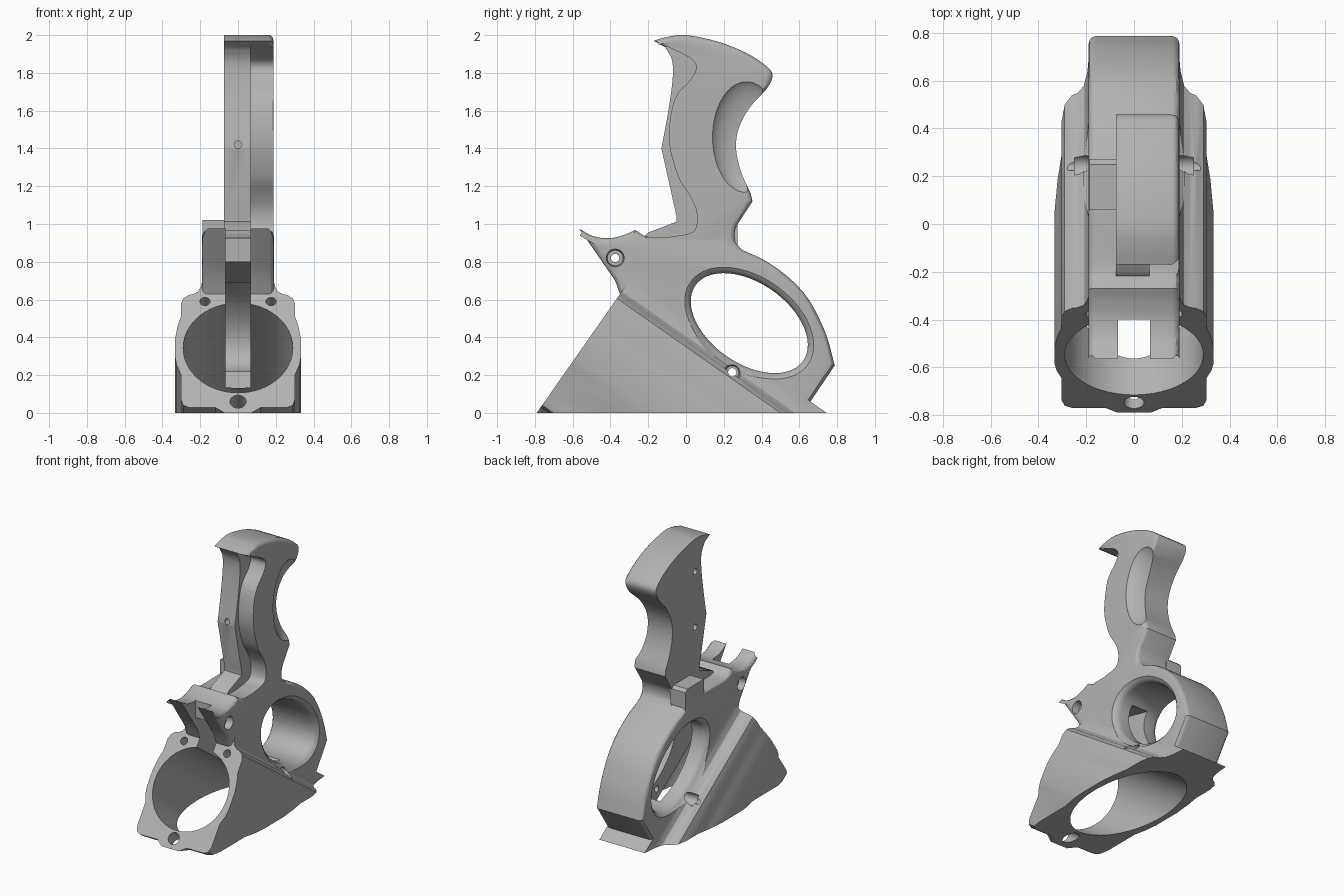
import bpy, bmesh, math
from mathutils import Vector, Matrix

cube = bpy.data.objects.get("Cube")
if cube:
    bpy.data.objects.remove(cube)

grey = bpy.data.materials.new("plain grey")
grey.use_nodes = True
COLOUR = (0.45, 0.45, 0.45, 1)
grey.diffuse_color = COLOUR
grey.node_tree.nodes["Principled BSDF"].inputs["Base Color"].default_value = COLOUR

TILT = math.radians(35)                      # slope of the tube axis
AXIS = Vector((0, math.cos(TILT), -math.sin(TILT)))
UP = Vector((0, math.sin(TILT), math.cos(TILT)))
FOOT = Vector((0, -0.79, 0))                 # lowest point of the tube's front face


def curve(pts, steps=4):
    """Smooth line through the points."""
    p = [Vector(q) for q in pts]
    p = [2 * p[0] - p[1]] + p + [2 * p[-1] - p[-2]]
    out = []
    for a, b, c, d in zip(p, p[1:], p[2:], p[3:]):
        for i in range(steps):
            t = i / steps
            out.append(0.5 * (2 * b + (c - a) * t + (2 * a - 5 * b + 4 * c - d) * t * t
                              + (3 * b - a - 3 * c + d) * t ** 3))
    return out + [p[-2]]


def finish(bm, name):
    bmesh.ops.recalc_face_normals(bm, faces=bm.faces)
    me = bpy.data.meshes.new(name)
    bm.to_mesh(me)
    bm.free()
    me.materials.append(grey)
    ob = bpy.data.objects.new(name, me)
    bpy.context.collection.objects.link(ob)
    return ob


def loft(name, rings):
    bm = bmesh.new()
    loops = [[bm.verts.new(p) for p in ring] for ring in rings]
    n = len(loops[0])
    for a, b in zip(loops, loops[1:]):
        for i in range(n):
            bm.faces.new((a[i], a[(i + 1) % n], b[(i + 1) % n], b[i]))
    bm.faces.new(loops[0])
    bm.faces.new(loops[-1])
    return finish(bm, name)


def prism(name, outline, x0, x1, bevel=0, sides=()):
    """Side outline (y, z) given thickness in x, with rounded rims on chosen sides."""
    ob = loft(name, [[(x, p[0], p[1]) for p in outline] for x in (x0, x1)])
    if bevel:
        bm = bmesh.new()
        bm.from_mesh(ob.data)
        rim = [e for e in bm.edges
               if any(all(abs(v.co.x - s) < 1e-5 for v in e.verts) for s in sides)]
        bmesh.ops.bevel(bm, geom=rim, offset=bevel, segments=3, profile=0.5,
                        affect='EDGES', clamp_overlap=False)
        bm.to_mesh(ob.data)
        bm.free()
    return ob


def rod(name, a, b, r, r2=None, n=32):
    a, b = Vector(a), Vector(b)
    bm = bmesh.new()
    turn = (b - a).to_track_quat('Z', 'Y').to_matrix().to_4x4()
    bmesh.ops.create_cone(bm, cap_ends=True, segments=n, radius1=r,
                          radius2=r if r2 is None else r2, depth=(b - a).length,
                          matrix=Matrix.Translation((a + b) / 2) @ turn)
    return finish(bm, name)


def combine(target, tool, op):
    mod = target.modifiers.new("combine", 'BOOLEAN')
    mod.operation, mod.object, mod.solver = op, tool, 'EXACT'
    dg = bpy.context.evaluated_depsgraph_get()
    me = bpy.data.meshes.new_from_object(target.evaluated_get(dg))
    target.modifiers.clear()
    target.data = me
    bpy.data.objects.remove(tool)


# Tube block: cross-section swept along the tilted axis
half = [(0.07, 0), (0.12, 0.035), (0.26, 0.035), (0.29, 0.05), (0.303, 0.09), (0.303, 0.25),
        (0.325, 0.31), (0.333, 0.36), (0.333, 0.48), (0.32, 0.56), (0.303, 0.62),
        (0.303, 0.7), (0.29, 0.74), (0.26, 0.762), (0.235, 0.768), (0.21, 0.785),
        (0.195, 0.82), (0.185, 0.88)]
section = half + [(-x, v) for x, v in reversed(half)]
frame = loft("grip_frame", [[Vector((x, 0, 0)) + FOOT + UP * v + AXIS * t for x, v in section]
                            for t in (0, 1.9)])

# Side plates with the finger ring
body = (curve([(-0.565, 0.975), (-0.49, 0.935), (-0.4, 0.925), (-0.32, 0.945), (-0.27, 0.968)])
        + curve([(-0.265, 0.965), (-0.19, 0.93), (0.0, 0.93), (0.21, 0.93)])
        + curve([(0.3, 0.862), (0.42, 0.805), (0.54, 0.72), (0.65, 0.6), (0.74, 0.42),
                 (0.787, 0.25)])
        + [(0.618, 0), (0.6, -0.1), (0.2, -0.1), (-0.2, 0.35), (-0.35, 0.63), (-0.375, 0.7),
           (-0.43, 0.78)])
combine(frame, prism("side_plates", body, -0.19, 0.19, 0.03, (-0.19, 0.19)), 'UNION')

# Handle: half grip, flat on one side, with a hooked top
handle = (curve([(0.32, 0.8), (0.295, 0.862), (0.26, 0.91), (0.262, 0.975), (0.3, 1.04),
                 (0.352, 1.12)])
          + curve([(0.343, 1.16), (0.29, 1.28), (0.265, 1.4), (0.28, 1.51), (0.34, 1.62),
                   (0.43, 1.72), (0.458, 1.79), (0.42, 1.84), (0.32, 1.905), (0.17, 1.965),
                   (0, 2.0), (-0.1, 1.99), (-0.17, 1.97)])
          + curve([(-0.11, 1.935), (-0.075, 1.87), (-0.07, 1.78), (-0.09, 1.62), (-0.13, 1.4)])
          + [(-0.05, 1.04), (-0.05, 1.012), (-0.2, 0.955), (-0.25, 0.9), (0, 0.8)])
grip = prism("handle", handle, -0.075, 0.188, 0.028, (0.188,))
channel = ([(-0.3, 0.93), (-0.3, 1.95), (-0.15, 1.95)]
           + curve([(-0.09, 1.935), (0.02, 1.88), (0.055, 1.83), (0.025, 1.765), (-0.06, 1.66),
                    (-0.09, 1.45), (-0.045, 1.26), (0.02, 1.15), (0.055, 1.07), (0.055, 0.99),
                    (0.02, 0.95), (-0.1, 0.93)]))
combine(grip, prism("channel_cutter", channel, 0.065, 0.3), 'DIFFERENCE')

# Shallow thumb scoop on the outer rear edge of the handle
bm = bmesh.new()
bmesh.ops.create_uvsphere(bm, u_segments=40, v_segments=24, radius=1,
                          matrix=Matrix.Translation((0.22, 0.32, 1.46))
                          @ Matrix.Diagonal((0.1, 0.19, 0.31, 1)))
combine(grip, finish(bm, "scoop_cutter"), 'DIFFERENCE')
combine(frame, grip, 'UNION')

# Lug beside the handle
lug = [(0.06, 0.85), (0.06, 1.02), (0.25, 1.02), (0.272, 1.0), (0.272, 0.87)]
combine(frame, prism("lug", lug, -0.187, -0.06), 'UNION')

# Main bore
centre = FOOT + UP * 0.42
combine(frame, rod("bore_cutter", centre - AXIS * 0.4, centre + AXIS * 2.5, 0.29, n=96),
        'DIFFERENCE')


# Finger hole with a flared rim
def ellipse(x, grow):
    ring = []
    for i in range(72):
        t = math.tau * i / 72
        q = AXIS * (0.348 + grow) * math.cos(t) + UP * (0.212 + grow) * math.sin(t)
        ring.append((x, 0.335 + q.y, 0.475 + q.z))
    return ring


flare = [(0.21, 0.045), (0.19, 0.032), (0.178, 0.016), (0.165, 0.006), (0.145, 0)]
rims = [(-x, g) for x, g in flare] + flare[::-1]
combine(frame, loft("finger_cutter", [ellipse(x, g) for x, g in rims]), 'DIFFERENCE')

# Central slot between the front prongs, the bore and the finger hole
slot = [(-0.7, 1.1), (-0.4, 1.1), (-0.4, 0.8), (0.1, 0.68), (0.3, 0.5), (0.4, 0.22),
        (0.3, 0.13), (0, 0.15), (-0.5, 0.35), (-0.7, 0.7)]
combine(frame, prism("slot_cutter", slot, -0.066, 0.066), 'DIFFERENCE')

# Countersunk cross holes
for y, z, r, depth in ((-0.375, 0.82, 0.055, 0.05), (0.245, 0.215, 0.046, 0.06)):
    combine(frame, rod("pin_cutter", (-0.4, y, z), (0.4, y, z), 0.022), 'DIFFERENCE')
    for s in (-1, 1):
        combine(frame, rod("sink_cutter", (s * 0.25, y, z), (s * (0.19 - depth), y, z),
                           r, r * 0.75), 'DIFFERENCE')

# Screw holes in the tube face, the handle front and its flat side
for x, v, r, length in ((0, 0.073, 0.042, 1), (-0.175, 0.72, 0.027, 0.15),
                        (0.175, 0.72, 0.027, 0.15)):
    start = Vector((x, 0, 0)) + FOOT + UP * v
    combine(frame, rod("face_hole_cutter", start - AXIS * 0.02, start + AXIS * length, r),
            'DIFFERENCE')
combine(frame, rod("front_hole_cutter", (0, -0.2, 1.42), (0, 0, 1.42), 0.02), 'DIFFERENCE')
for z in (1.35, 1.76):
    combine(frame, rod("side_hole_cutter", (-0.2, 0, z), (0.03, 0, z), 0.022), 'DIFFERENCE')

# Flat base
base = [(-3, -3), (3, -3), (3, 0), (-3, 0)]
combine(frame, prism("base_cutter", base, -2, 2), 'DIFFERENCE')

bpy.ops.object.select_all(action='DESELECT')
frame.select_set(True)
bpy.context.view_layer.objects.active = frame
bpy.ops.object.shade_smooth_by_angle(angle=math.radians(30))
